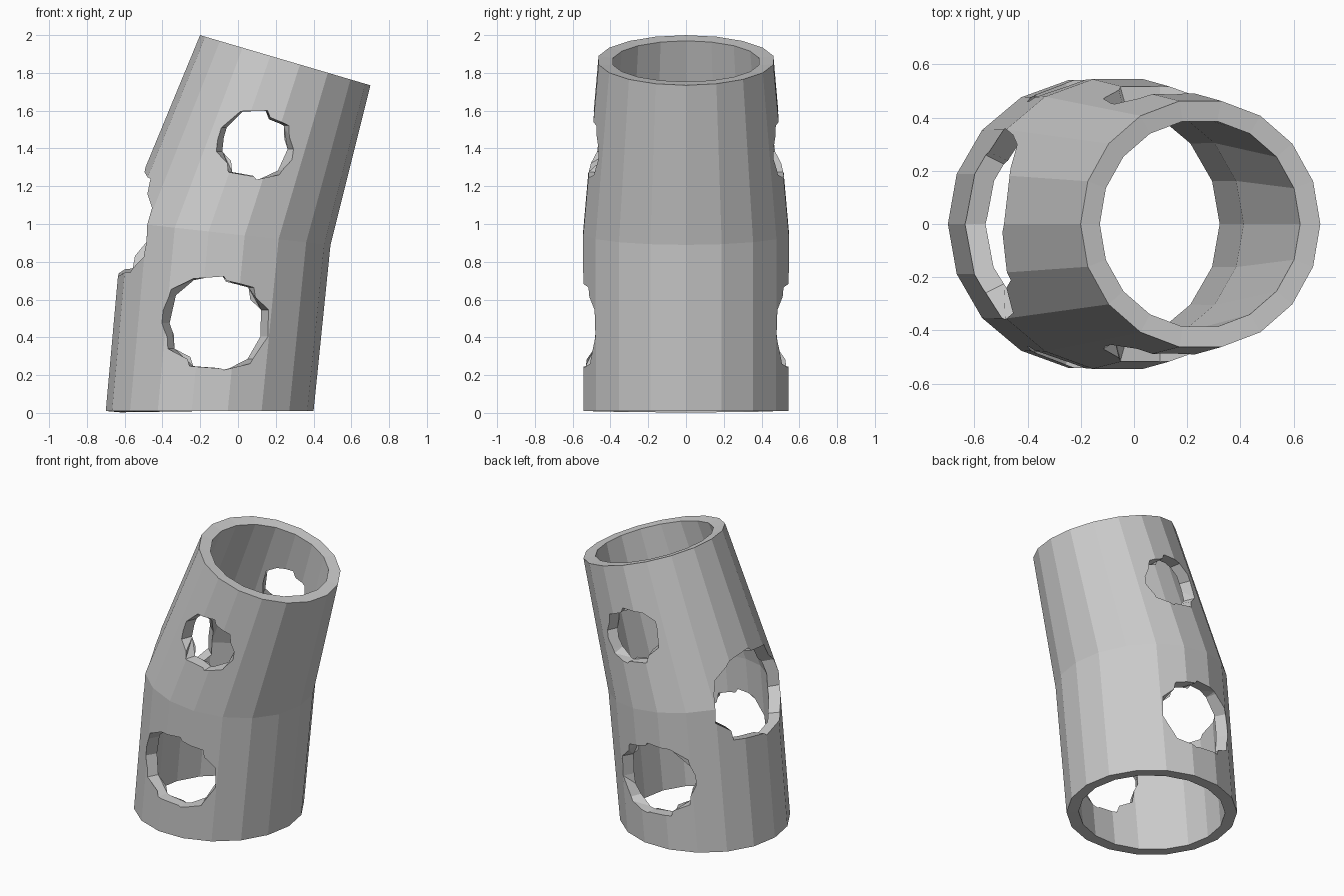
import bpy, bmesh
from math import cos, sin, pi, radians

if "Cube" in bpy.data.objects:
    bpy.data.objects.remove(bpy.data.objects["Cube"])

SIDES = 18


def new_object(name, bm):
    mesh = bpy.data.meshes.new(name)
    bm.to_mesh(mesh)
    bm.free()
    obj = bpy.data.objects.new(name, mesh)
    bpy.context.collection.objects.link(obj)
    return obj


def bridge(bm, a, b):
    n = len(a)
    for i in range(n):
        j = (i + 1) % n
        bm.faces.new((a[i], a[j], b[j], b[i]))


# Bent tube skin: (centre x, centre z, radius, tilt) for each ring
bm = bmesh.new()
rings = []
for cx, cz, r, tilt in ((-0.15, 0.01, 0.55, 0),
                        (-0.06, 0.95, 0.553, 6.3),
                        (0.25, 1.867, 0.47, 16.4)):
    t = radians(tilt)
    ring = []
    for i in range(SIDES):
        a = 2 * pi * i / SIDES
        ring.append(bm.verts.new((cx + r * cos(a) * cos(t), r * sin(a),
                                  cz - r * cos(a) * sin(t))))
    rings.append(ring)
for lower, upper in zip(rings, rings[1:]):
    bridge(bm, lower, upper)
tube = new_object("bent_tube", bm)

# Wall thickness
wall = tube.modifiers.new("wall", 'SOLIDIFY')
wall.thickness = 0.077
wall.offset = -1
wall.use_even_offset = True


# Hole cutter: flares away from the tube axis so hole walls run radially
def hole(name, cx, cz, heading, flare, height, sides, phase, rise=0.0):
    bm = bmesh.new()
    h = radians(heading)
    ends = []
    for d in (0.12, 0.8):
        ring = []
        for i in range(sides):
            a = 2 * pi * i / sides + radians(phase)
            s = flare * d * cos(a)
            ring.append(bm.verts.new((cx + d * cos(h) + s * abs(sin(h)),
                                      d * sin(h) + s * cos(h),
                                      cz + height * sin(a) + rise * (d - 0.5))))
        ends.append(ring)
        bm.faces.new(ring)
    bridge(bm, *ends)
    bmesh.ops.recalc_face_normals(bm, faces=bm.faces)
    cutter = new_object(name, bm)
    cutter.hide_render = True
    cut = tube.modifiers.new(name, 'BOOLEAN')
    cut.operation = 'DIFFERENCE'
    cut.solver = 'EXACT'
    cut.object = cutter
    return cutter


cutters = []
for heading, side in ((-90, "front"), (90, "back")):
    cutters.append(hole(side + "_lower_hole", -0.122, 0.475, heading, 0.61, 0.25, 11, 180))
    cutters.append(hole(side + "_upper_hole", 0.09, 1.422, heading, 0.445, 0.187, 9, -8))
cutters.append(hole("left_hole", -0.05, 1.01, 180, 0.87, 0.305, 10, 18, 0.2))

# Apply the modifiers and remove the cutters
bpy.context.view_layer.objects.active = tube
for name in [m.name for m in tube.modifiers]:
    bpy.ops.object.modifier_apply(modifier=name)
for cutter in cutters:
    bpy.data.objects.remove(cutter)
